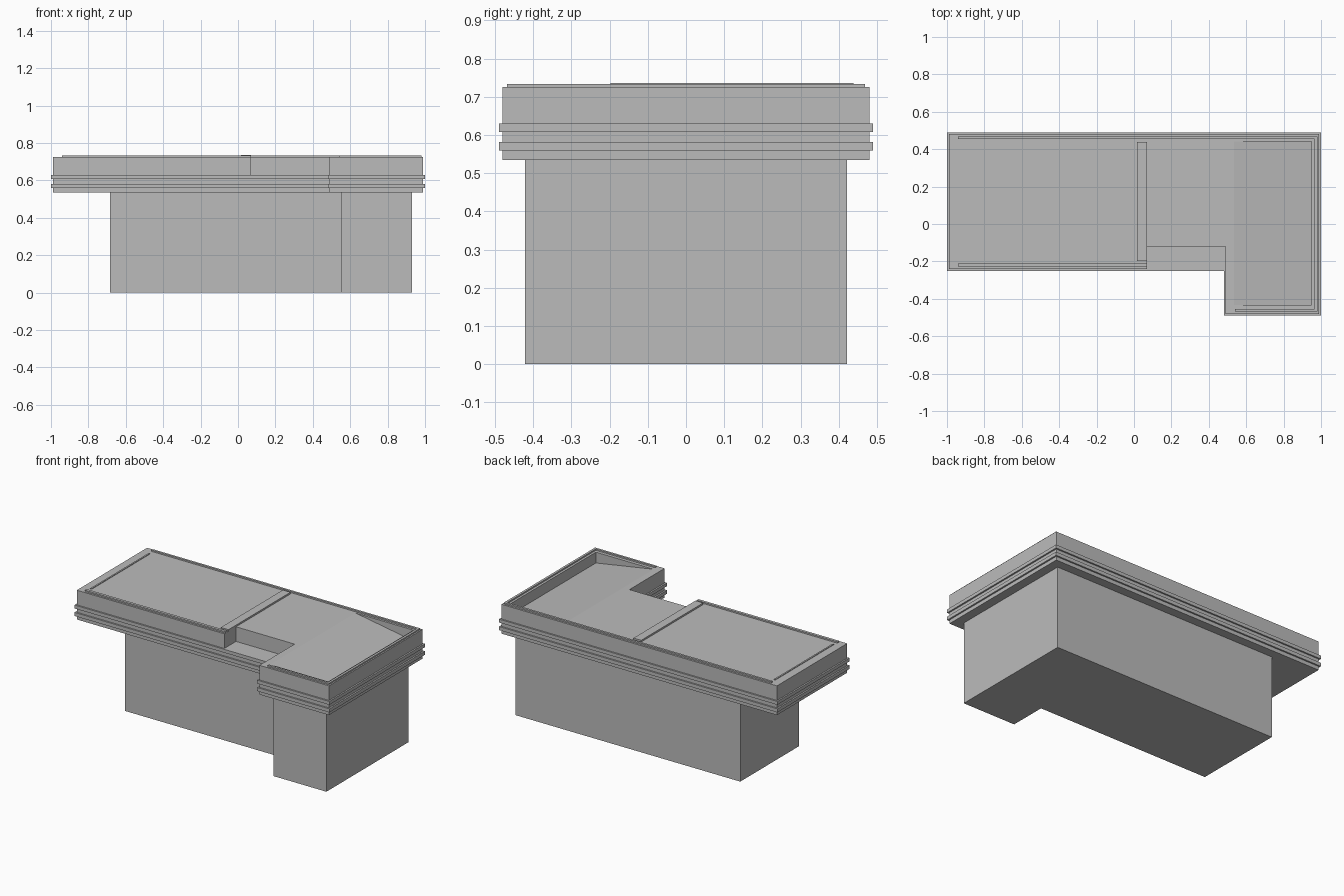
import bpy
import bmesh

cube = bpy.data.objects.get("Cube")
if cube:
    bpy.data.objects.remove(cube, do_unlink=True)

grey = bpy.data.materials.new("plain_grey")
grey.use_nodes = True
grey.diffuse_color = (0.5, 0.5, 0.5, 1)
grey.node_tree.nodes["Principled BSDF"].inputs["Base Color"].default_value = (0.5, 0.5, 0.5, 1)


def prism(name, outline, low, high, axis="z"):
    """Extrude a flat outline along z, or an x-z outline along y."""
    bm = bmesh.new()
    place = (lambda a, b: (a, b, low)) if axis == "z" else (lambda a, b: (a, low, b))
    face = bm.faces.new([bm.verts.new(place(a, b)) for a, b in outline])
    grown = bmesh.ops.extrude_face_region(bm, geom=[face])["geom"]
    move = (0, 0, high - low) if axis == "z" else (0, high - low, 0)
    bmesh.ops.translate(bm, vec=move, verts=[g for g in grown if isinstance(g, bmesh.types.BMVert)])
    bmesh.ops.recalc_face_normals(bm, faces=bm.faces)
    mesh = bpy.data.meshes.new(name)
    bm.to_mesh(mesh)
    bm.free()
    mesh.materials.append(grey)
    obj = bpy.data.objects.new(name, mesh)
    bpy.context.collection.objects.link(obj)
    return obj


def box(name, x0, x1, y0, y1, z0, z1):
    return prism(name, [(x0, y0), (x1, y0), (x1, y1), (x0, y1)], z0, z1)


def l_shape(left, right, back, front, step_x, step_y, grow=0.0):
    left, step_x = left - grow, step_x - grow
    right, back = right + grow, back + grow
    front, step_y = front - grow, step_y - grow
    return [(left, back), (left, step_y), (step_x, step_y),
            (step_x, front), (right, front), (right, back)]


# Cabinet under the counter
prism("cabinet", l_shape(-0.685, 0.93, 0.422, -0.422, 0.55, -0.18), 0, 0.535)

# Counter edge: plain layers alternating with protruding bumper bands
levels = [0.535, 0.559, 0.582, 0.608, 0.63]
for i, (low, high) in enumerate(zip(levels, levels[1:])):
    band = i % 2 == 1
    prism("bumper_band" if band else "counter_layer",
          l_shape(-0.989, 0.989, 0.48, -0.48, 0.49, -0.24, 0.01 if band else 0), low, high)

# Counter top with the notch beside the operator
top = prism("counter_top", [(-0.989, 0.48), (-0.989, -0.24), (0.07, -0.24), (0.07, -0.12),
                            (0.49, -0.12), (0.49, -0.48), (0.989, -0.48), (0.989, 0.48)],
            0.63, 0.725)

# Sloping packing tray cut into the right-hand end
cutter = prism("tray_cutter", [(0.535, 0.725), (0.95, 0.655), (0.95, 0.8), (0.535, 0.8)],
               -0.433, 0.44, "y")
cutter.hide_render = True
cut = top.modifiers.new("tray", "BOOLEAN")
cut.operation = "DIFFERENCE"
cut.solver = "EXACT"
cut.object = cutter
bpy.context.view_layer.objects.active = top
bpy.ops.object.modifier_apply(modifier=cut.name)
bpy.data.objects.remove(cutter, do_unlink=True)

# Raised guard rails around the rim
prism("long_guard_rail", [(-0.94, 0.468), (0.98, 0.468), (0.98, -0.468), (0.54, -0.468),
                          (0.54, -0.454), (0.965, -0.454), (0.965, 0.454), (-0.94, 0.454)],
      0.725, 0.734)
box("front_guard_rail", -0.94, 0.07, -0.228, -0.21, 0.725, 0.734)

# Belt end trims
box("belt_end_strip", -0.935, -0.925, -0.18, 0.42, 0.725, 0.729)
box("belt_divider", 0.015, 0.07, -0.198, 0.438, 0.725, 0.736)
